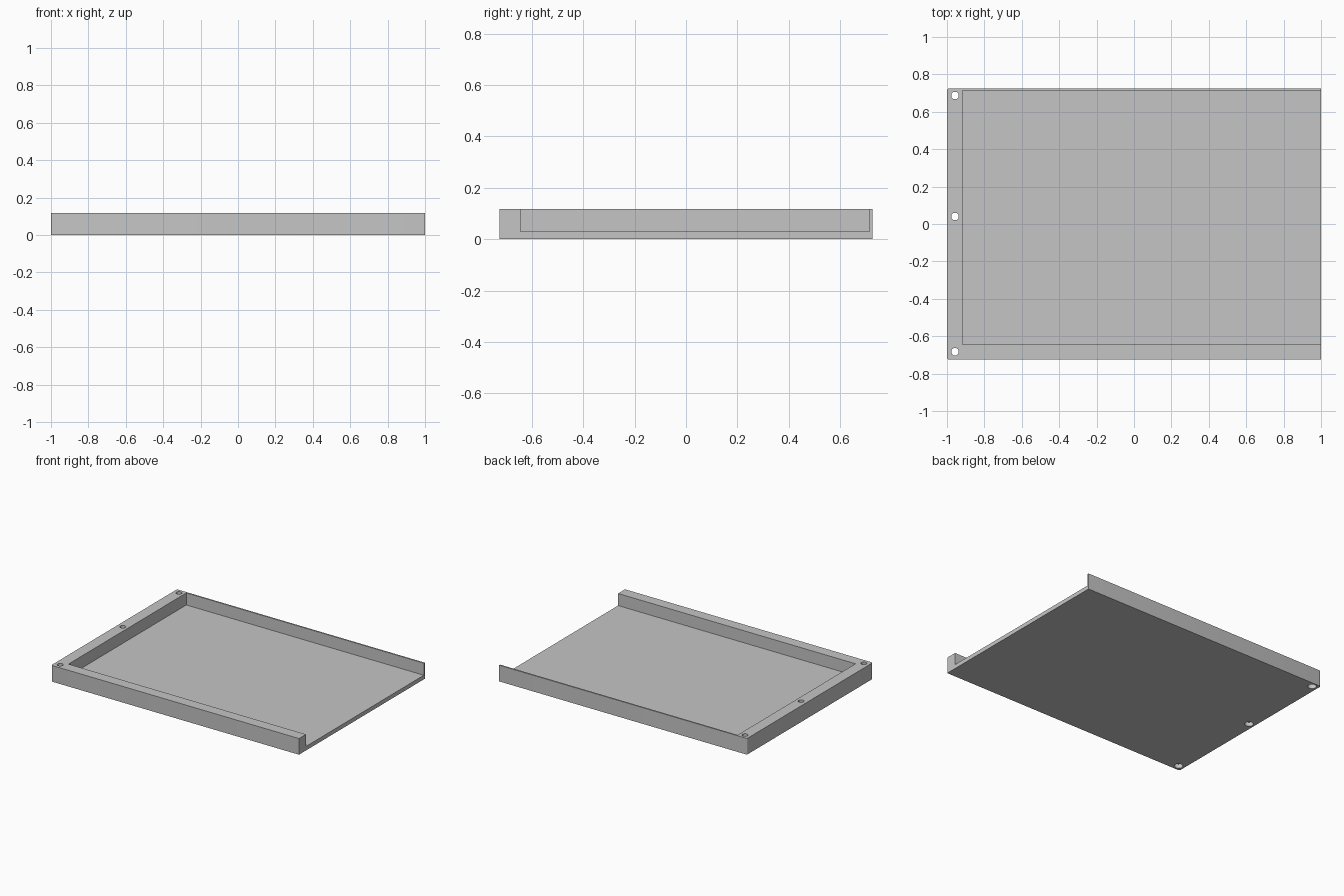
import bpy
import bmesh
from mathutils import Matrix, Vector

default_cube = bpy.data.objects.get("Cube")
if default_cube:
    bpy.data.objects.remove(default_cube, do_unlink=True)

HALF_X, HALF_Y, HEIGHT = 1.0, 0.725, 0.118
FLOOR = 0.03

grey = bpy.data.materials.new("light_grey")
grey.use_nodes = True
colour = (0.56, 0.56, 0.56, 1)
grey.diffuse_color = colour
grey.node_tree.nodes["Principled BSDF"].inputs["Base Color"].default_value = colour


def make_object(name, bm):
    mesh = bpy.data.meshes.new(name)
    bm.to_mesh(mesh)
    bm.free()
    mesh.materials.append(grey)
    obj = bpy.data.objects.new(name, mesh)
    bpy.context.collection.objects.link(obj)
    return obj


def box(low, high):
    low, high = Vector(low), Vector(high)
    bm = bmesh.new()
    bmesh.ops.create_cube(bm, size=1, matrix=Matrix.Translation((low + high) / 2)
                          @ Matrix.Diagonal((high - low).to_4d()))
    return bm


def cylinder(x, y, low, high, radius):
    bm = bmesh.new()
    bmesh.ops.create_cone(bm, cap_ends=True, segments=32, radius1=radius, radius2=radius,
                          depth=high - low,
                          matrix=Matrix.Translation((x, y, (low + high) / 2)))
    return bm


def cut(target, bm):
    cutter = make_object("cutter", bm)
    cutter.hide_render = True
    mod = target.modifiers.new("cut", "BOOLEAN")
    mod.operation = "DIFFERENCE"
    mod.solver = "EXACT"
    mod.object = cutter
    bpy.context.view_layer.objects.active = target
    bpy.ops.object.modifier_apply(modifier=mod.name)
    bpy.data.objects.remove(cutter, do_unlink=True)


# Solid block with slightly rounded corners on the closed end
block = box((-HALF_X, -HALF_Y, 0), (HALF_X, HALF_Y, HEIGHT))
corners = [e for e in block.edges if all(v.co.x < 0 for v in e.verts)
           and abs(e.verts[0].co.z - e.verts[1].co.z) > 0.01]
bmesh.ops.bevel(block, geom=corners, offset=0.01, segments=4, profile=0.5, affect="EDGES")
tray = make_object("tray", block)

# Pocket open at the left end, with a thin back wall
cut(tray, box((-0.917, -0.645, FLOOR), (HALF_X + 0.1, 0.714, HEIGHT + 0.1)))

# Screw holes along the closed end, widened underneath
for y in (-0.683, 0.04, 0.687):
    cut(tray, cylinder(-0.957, y, -0.1, HEIGHT + 0.1, 0.02))
    cut(tray, cylinder(-0.957, y, -0.1, 0.03, 0.029))

# Smooth the hole walls and rounded corners, keep other edges sharp
bpy.ops.object.select_all(action="DESELECT")
tray.select_set(True)
bpy.context.view_layer.objects.active = tray
bpy.ops.object.shade_smooth_by_angle(angle=0.6)
